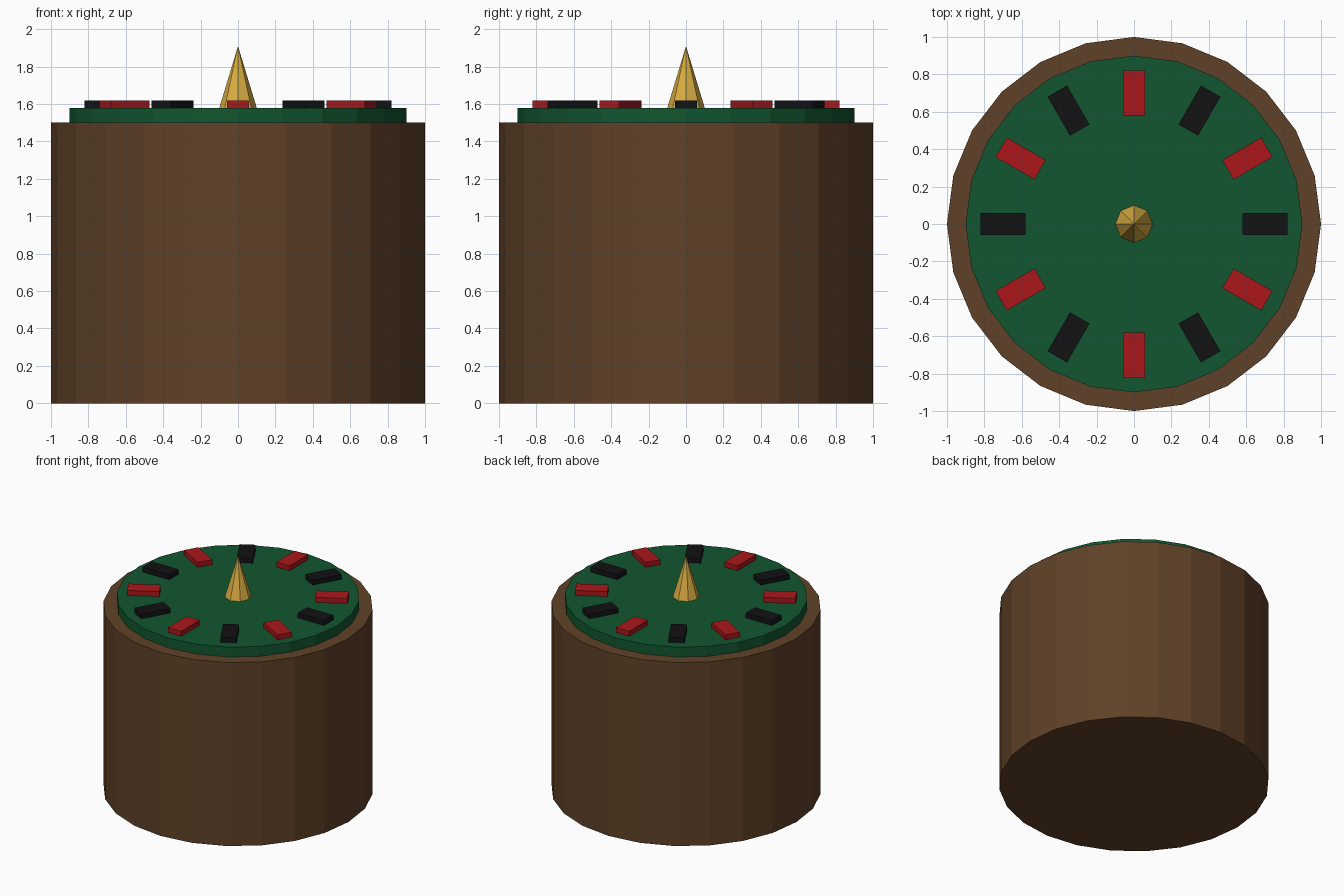
import bpy
from math import cos, sin, pi

if "Cube" in bpy.data.objects:
    bpy.data.objects.remove(bpy.data.objects["Cube"])


def material(name, rgb):
    m = bpy.data.materials.new(name)
    m.diffuse_color = (*rgb, 1.0)
    m.use_nodes = True
    m.node_tree.nodes["Principled BSDF"].inputs["Base Color"].default_value = m.diffuse_color
    return m


WOOD = material("wood", (0.115, 0.053, 0.021))
FELT = material("felt", (0.006, 0.092, 0.029))
RED = material("red", (0.41, 0.008, 0.010))
BLACK = material("black", (0.006, 0.006, 0.007))
GOLD = material("gold", (0.70, 0.42, 0.055))


def finish(name, mat):
    ob = bpy.context.object
    ob.name = name
    ob.data.materials.append(mat)
    return ob


def frustum(name, sides, r_bottom, r_top, z0, z1, mat):
    bpy.ops.mesh.primitive_cone_add(vertices=sides, radius1=r_bottom, radius2=r_top,
                                    depth=z1 - z0, location=(0, 0, (z0 + z1) / 2))
    return finish(name, mat)


# Drum body, felt top and central spindle
frustum("drum_body", 24, 1.0, 1.0, 0.0, 1.5, WOOD)
frustum("felt_top", 24, 0.9, 0.9, 1.5, 1.58, FELT)
frustum("spindle", 8, 0.1, 0.0, 1.58, 1.91, GOLD)

# Ring of alternating radial markers
for i in range(12):
    a = i * pi / 6
    bpy.ops.mesh.primitive_cube_add(size=1, location=(0.7 * cos(a), 0.7 * sin(a), 1.6),
                                    rotation=(0, 0, a))
    marker = finish(f"marker_{i + 1}", RED if i % 2 else BLACK)
    marker.scale = (0.24, 0.12, 0.04)
